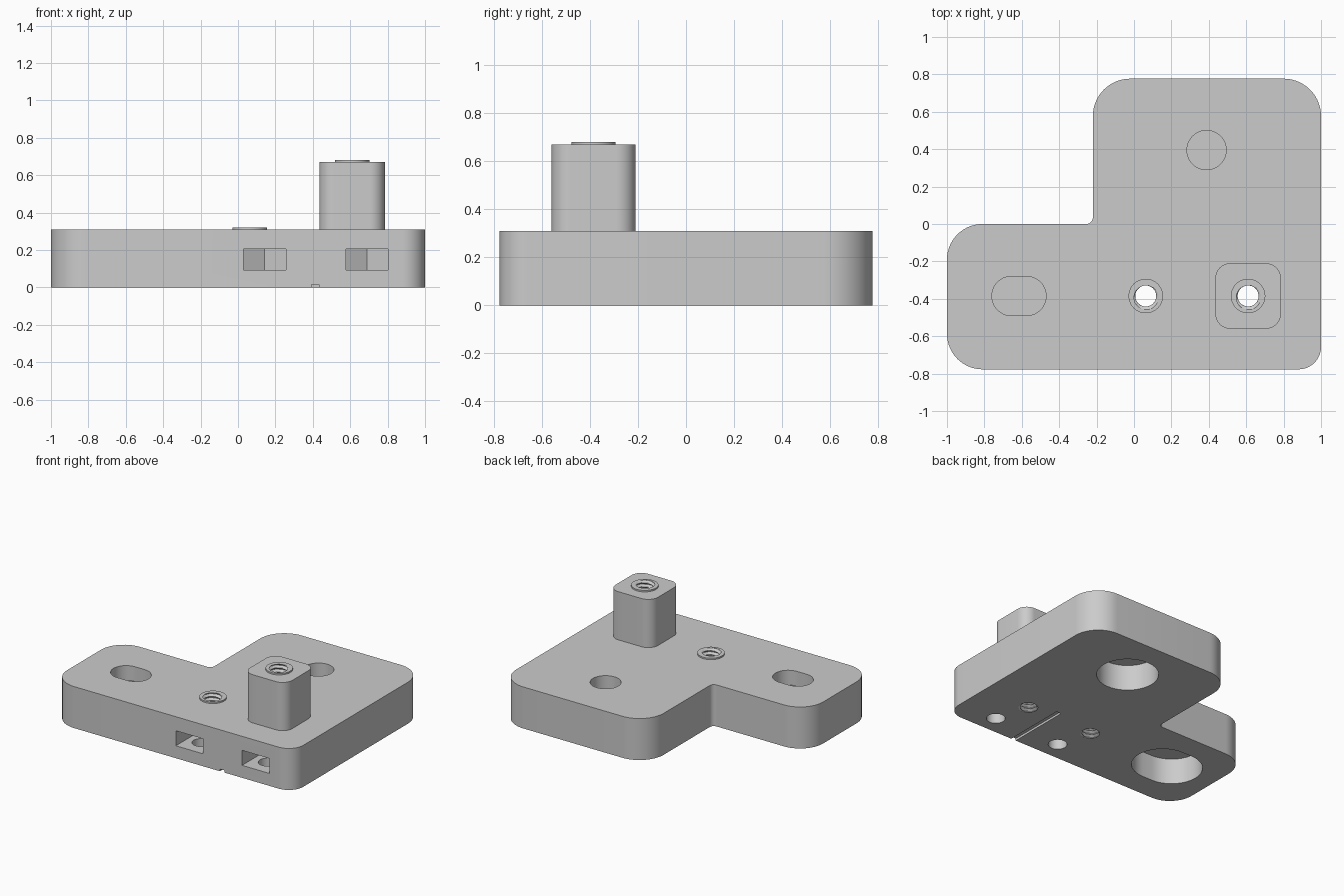
import bpy
import bmesh
import math
from mathutils import Vector

cube = bpy.data.objects.get("Cube")
if cube:
    bpy.data.objects.remove(cube, do_unlink=True)

PLATE_TOP, POST_TOP, RING = 0.31, 0.67, 0.011
HALF_Y = 0.777
BORE_Y = -0.385
BORES = [(0.063, PLATE_TOP), (0.61, POST_TOP)]

grey = bpy.data.materials.new("plain_grey")
grey.use_nodes = True
colour = (0.6, 0.6, 0.6, 1)
grey.diffuse_color = colour
grey.node_tree.nodes["Principled BSDF"].inputs["Base Color"].default_value = colour


def add_mesh(name, bm):
    bmesh.ops.recalc_face_normals(bm, faces=bm.faces)
    mesh = bpy.data.meshes.new(name)
    bm.to_mesh(mesh)
    bm.free()
    mesh.materials.append(grey)
    obj = bpy.data.objects.new(name, mesh)
    bpy.context.collection.objects.link(obj)
    return obj


def prism(name, outline, z0, z1):
    bm = bmesh.new()
    face = bm.faces.new([bm.verts.new((x, y, z0)) for x, y in outline])
    grown = bmesh.ops.extrude_face_region(bm, geom=[face])["geom"]
    for v in grown:
        if isinstance(v, bmesh.types.BMVert):
            v.co.z = z1
    return add_mesh(name, bm)


def rounded(corners, steps=14):
    """Fillet each right-angled corner given as (x, y, radius)."""
    points = []
    for i, (x, y, r) in enumerate(corners):
        p = Vector((x, y))
        u = (Vector(corners[i - 1][:2]) - p).normalized()
        v = (Vector(corners[(i + 1) % len(corners)][:2]) - p).normalized()
        for k in range(steps + 1):
            t = math.pi / 2 * k / steps
            q = p + (u + v) * r - v * r * math.cos(t) - u * r * math.sin(t)
            points.append((q.x, q.y))
    return points


def slot(cx, cy, r, half=0.0, n=24):
    """Circle, or a slot along x when half is above zero."""
    points = []
    for side in (1, -1):
        for k in range(n + (1 if half else 0)):
            t = math.pi * k / n - side * math.pi / 2
            points.append((cx + side * half + r * math.cos(t), cy + r * math.sin(t)))
    return points


def box(x0, x1, y0, y1):
    return [(x0, y0), (x1, y0), (x1, y1), (x0, y1)]


def thread_cutter(name, cx, cy, z0, z1, minor, major, pitch=0.03, n=32, per=8):
    """Solid rod with a helical ridge."""
    bm = bmesh.new()
    rings = []
    for k in range(int((z1 - z0) / pitch * per) + 1):
        ring = []
        for i in range(n):
            phase = (k / per - i / n) % 1
            wave = min(1, max(0, 1.4 * abs(2 * phase - 1) - 0.2))
            r = minor + (major - minor) * wave
            a = math.tau * i / n
            ring.append(bm.verts.new((cx + r * math.cos(a), cy + r * math.sin(a),
                                      z0 + k * pitch / per)))
        rings.append(ring)
    for low, high in zip(rings, rings[1:]):
        for i in range(n):
            j = (i + 1) % n
            bm.faces.new((low[i], low[j], high[j], high[i]))
    bm.faces.new(rings[0])
    bm.faces.new(rings[-1])
    return add_mesh(name, bm)


def combine(body, tool, operation):
    mod = body.modifiers.new(tool.name, "BOOLEAN")
    mod.operation = operation
    mod.solver = "EXACT"
    mod.object = tool
    bpy.context.view_layer.objects.active = body
    bpy.ops.object.modifier_apply(modifier=mod.name)
    bpy.data.objects.remove(tool, do_unlink=True)


# L-shaped base plate
body = prism("mounting_bracket", rounded([
    (-1, -HALF_Y, 0.19), (1, -HALF_Y, 0.12), (1, HALF_Y, 0.2),
    (-0.22, HALF_Y, 0.2), (-0.22, 0, 0.035), (-1, 0, 0.19)]), 0, PLATE_TOP)

# Square post with rounded corners
px, w = BORES[1][0], 0.175
post = [(px + sx * w, BORE_Y + sy * w, 0.08)
        for sx, sy in ((-1, -1), (1, -1), (1, 1), (-1, 1))]
combine(body, prism("post", rounded(post), PLATE_TOP - 0.05, POST_TOP), "UNION")

# Raised rings around the threaded bores
for x, top in BORES:
    combine(body, prism("bore_ring", slot(x, BORE_Y, 0.092), top - 0.04, top + RING), "UNION")

# Mounting holes above wide recesses, split by a thin membrane
for x, y, half in ((-0.615, BORE_Y, 0.04), (0.388, 0.395, 0)):
    combine(body, prism("top_hole", slot(x, y, 0.105, half), 0.2, 0.4), "DIFFERENCE")
    combine(body, prism("under_recess", slot(x, y, 0.21, half), -0.1, 0.192), "DIFFERENCE")

# Nut pockets in the front, each with a screw hole from below
for x, _ in BORES:
    cx, cy, s = x + 0.08, -0.635, 0.1125
    pocket = [(cx - s, -0.9), (cx + s, -0.9), (cx + s, cy + s * 0.577),
              (cx, cy + s * 1.155), (cx - s, cy + s * 0.577)]
    combine(body, prism("nut_pocket", pocket, 0.093, 0.205), "DIFFERENCE")
    combine(body, prism("screw_hole", slot(cx, cy, 0.064), -0.1, 0.15), "DIFFERENCE")

# Shallow groove under the plate
combine(body, prism("under_groove", box(0.394, 0.433, -0.9, -0.3), -0.1, 0.016), "DIFFERENCE")

# Threaded bores right through
for x, top in BORES:
    combine(body, thread_cutter("bore_thread", x, BORE_Y, -0.033, top + 0.047, 0.056, 0.074),
            "DIFFERENCE")

bpy.ops.object.select_all(action="DESELECT")
body.select_set(True)
bpy.context.view_layer.objects.active = body
bpy.ops.object.shade_smooth_by_angle(angle=math.radians(30))
